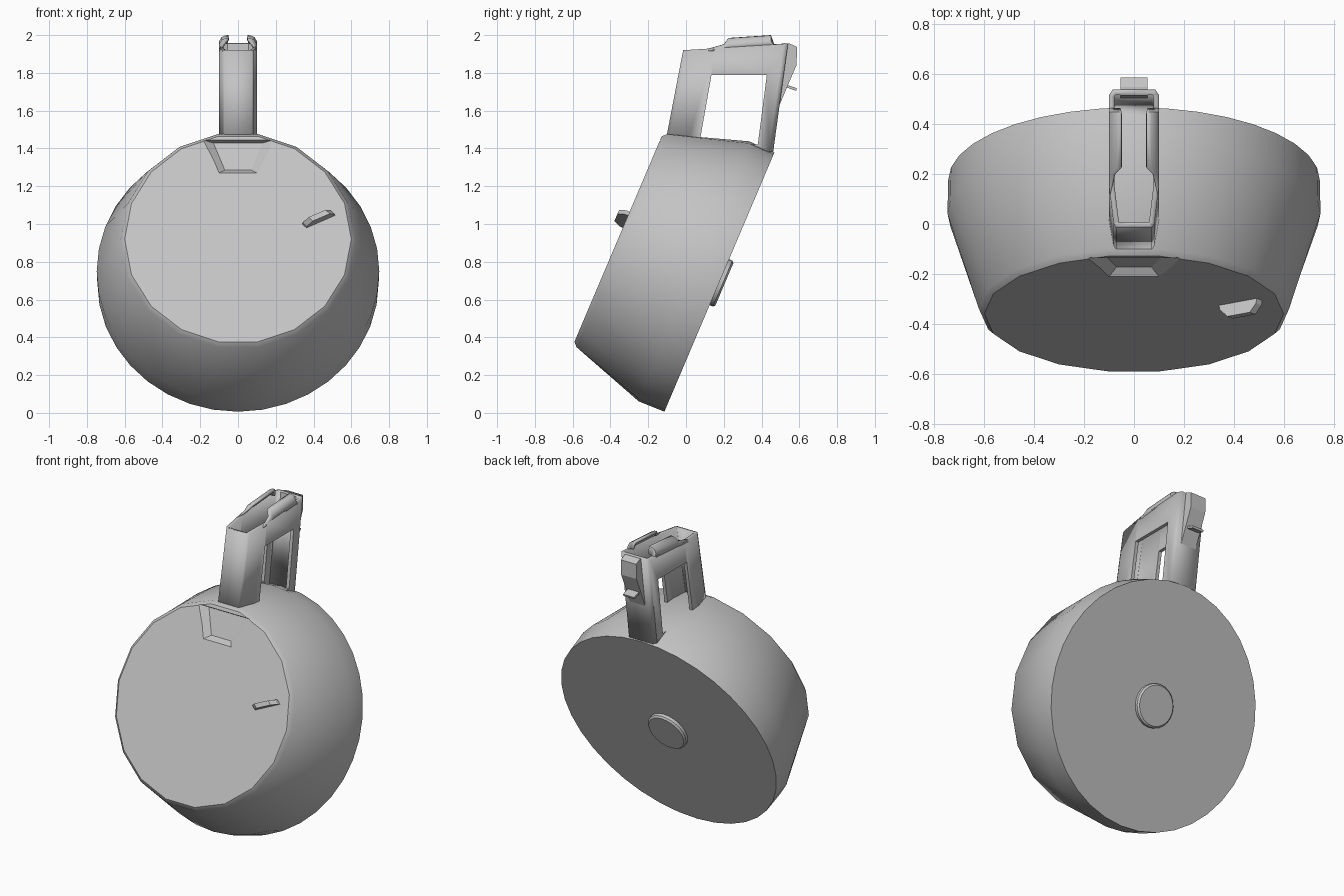
import bpy, bmesh, math
from mathutils import Vector

if "Cube" in bpy.data.objects:
    bpy.data.objects.remove(bpy.data.objects["Cube"])

steel = bpy.data.materials.new("grey_steel")
steel.diffuse_color = (0.55, 0.55, 0.55, 1)
steel.use_nodes = True
steel.node_tree.nodes["Principled BSDF"].inputs["Base Color"].default_value = steel.diffuse_color

# Tilted drum frame: centre of the front disc, up-the-face and into-the-drum axes
TILT = math.radians(23)
C = Vector((0, -0.36, 0.92))
U = Vector((0, math.sin(TILT), math.cos(TILT)))
N = Vector((0, math.cos(TILT), -math.sin(TILT)))


def drum(x, v, d):
    return C + Vector((x, 0, 0)) + U * v + N * d


def loft(name, rings, closed=True, caps=True):
    """Skin a list of point rings into an object."""
    bm = bmesh.new()
    vs = [[bm.verts.new(p) for p in r] for r in rings]
    n = len(rings[0])
    for a, b in zip(vs, vs[1:]):
        for i in range(n if closed else n - 1):
            j = (i + 1) % n
            bm.faces.new((a[i], a[j], b[j], b[i]))
    if closed and caps:
        bm.faces.new(vs[0])
        bm.faces.new(vs[-1])
    bmesh.ops.recalc_face_normals(bm, faces=bm.faces)
    me = bpy.data.meshes.new(name)
    bm.to_mesh(me)
    bm.free()
    me.materials.append(steel)
    ob = bpy.data.objects.new(name, me)
    bpy.context.collection.objects.link(ob)
    return ob


def smooth(ob, angle=30):
    bpy.ops.object.select_all(action='DESELECT')
    ob.select_set(True)
    bpy.context.view_layer.objects.active = ob
    bpy.ops.object.shade_smooth_by_angle(angle=math.radians(angle))


def cut(ob, cutter):
    m = ob.modifiers.new("cut", 'BOOLEAN')
    m.object = cutter
    m.solver = 'EXACT'
    cutter.hide_render = True
    cutter.hide_set(True)


def solidify(ob, t):
    m = ob.modifiers.new("wall", 'SOLIDIFY')
    m.thickness = t
    m.offset = -1
    m.use_even_offset = True


def circle(r, d, n=36, facet=False):
    """Ring in the drum frame; facet gives half as many flat sides."""
    pts = []
    for i in range(n):
        a = 2 * math.pi * i / n
        k = math.cos(2 * math.pi / n) if facet and i % 2 else 1
        pts.append(drum(r * k * math.cos(a), r * k * math.sin(a), d))
    return pts


# Drum: faceted front rim, flaring to a round back
body = loft("drum_body", [circle(0.60, 0, facet=True), circle(0.622, 0.022, facet=True),
                          circle(0.748, 0.437), circle(0.745, 0.583)])
smooth(body)

# Scooped recess at the top of the front face
def trapezoid(top, bottom, v0, v1, d):
    return [drum(-top, v1, d), drum(top, v1, d), drum(bottom, v0, d), drum(-bottom, v0, d)]

scoop = loft("recess_cutter", [trapezoid(0.24, 0.13, 0.35, 0.575, -0.03),
                               trapezoid(0.13, 0.07, 0.41, 0.565, 0.03)])
cut(body, scoop)

# Round button on the back
button = loft("back_button", [circle(0.132, 0.57, 24), circle(0.132, 0.602, 24),
                              circle(0.122, 0.612, 24)])
smooth(button)

# Small winding fin on the front face
def fin_ring(ends, d):
    (x0, v0), (x1, v1) = ends
    t = 0.011
    return [drum(x0 + t, v0 - t, d), drum(x1 + t, v1 - t, d),
            drum(x1 - t, v1 + t, d), drum(x0 - t, v0 + t, d)]

loft("front_fin", [fin_ring([(0.35, 0.075), (0.505, 0.148)], 0.01),
                   fin_ring([(0.355, 0.077), (0.50, 0.146)], -0.02),
                   fin_ring([(0.385, 0.092), (0.475, 0.134)], -0.055)])


# Feed tower: leaning open tube with a narrower front
def front_y(z):
    return -0.10 + (z - 1.48) * 0.193

def back_y(z):
    return 0.46 + (z - 1.37) * 0.137

def tower_ring(z_front, z_back, flare):
    half = [(0.072, 0.0), (0.082, 0.03), (0.1, flare), (0.1, 0.96), (0.085, 1.0)]
    outline = half + [(-x, s) for x, s in reversed(half)]
    pts = []
    for x, s in outline:
        z = z_front + (z_back - z_front) * s
        y = front_y(z) * (1 - s) + back_y(z) * s
        pts.append((x, y, z))
    return pts

tower = loft("feed_tower", [tower_ring(1.42, 1.38, 0.2), tower_ring(1.92, 1.955, 0.3)], caps=False)
smooth(tower)
solidify(tower, 0.022)

# Window through both tower sides
window = [(0.075, 1.45), (0.135, 1.79), (0.428, 1.79), (0.38, 1.42)]
cutter = loft("window_cutter", [[(x, y, z) for y, z in window] for x in (-0.2, 0.2)])
cut(tower, cutter)

# Curled feed lips along the top edges
for side, label in ((1, "right"), (-1, "left")):
    rings = []
    for y, base, h, curl in ((0.12, 1.915, 0.014, 0.1), (0.20, 1.92, 0.032, 0.5),
                             (0.225, 1.925, 0.06, 1), (0.45, 1.94, 0.06, 1),
                             (0.465, 1.935, 0.022, 0.9)):
        curve = [(0, 0), (0, 0.45), (0.012, 0.8), (0.03, 0.97), (0.05, 1.0)]
        rings.append([(side * (0.1 - dx * curl), y, base + dz * h) for dx, dz in curve])
    lip = loft(label + "_feed_lip", rings, closed=False)
    if sum(p.normal.x * side + p.normal.z for p in lip.data.polygons) < 0:
        lip.data.flip_normals()
    smooth(lip, 40)
    solidify(lip, 0.012)

# Catch rib on the tower back
rib = [(0.515, 1.955), (0.55, 1.955), (0.588, 1.937), (0.585, 1.84), (0.495, 1.63), (0.48, 1.63)]
loft("catch_rib", [[(x, y, z) for y, z in rib] for x in (-0.055, 0.055)])

# Thin catch tab below the rib
tab = [(0.50, 1.735), (0.54, 1.735), (0.588, 1.718), (0.583, 1.705), (0.535, 1.722), (0.50, 1.722)]
loft("catch_tab", [[(x, y, z) for y, z in tab] for x in (-0.04, 0.04)])
